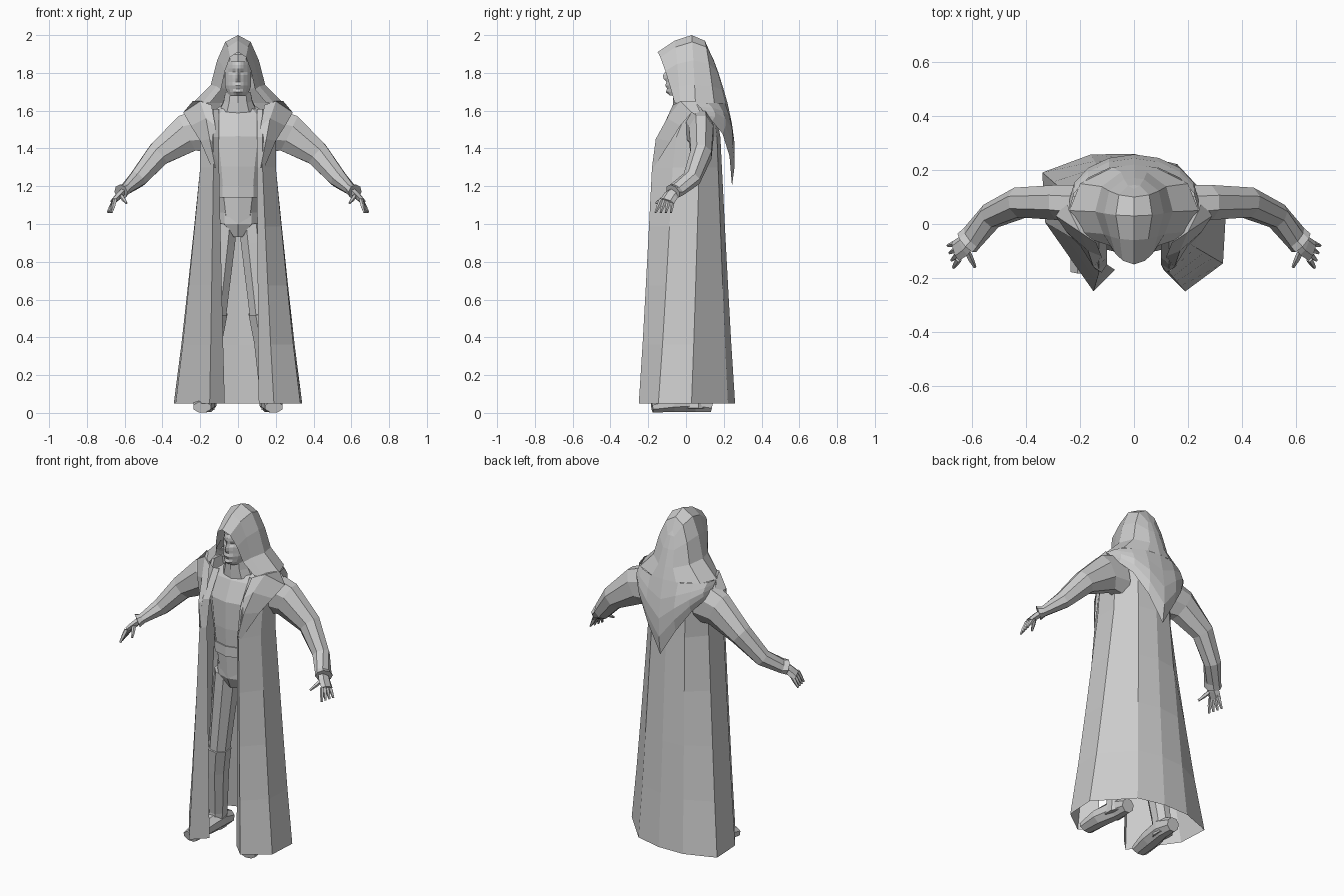
import bpy
import math
from mathutils import Vector

default_cube = bpy.data.objects.get("Cube")
if default_cube:
    bpy.data.objects.remove(default_cube, do_unlink=True)

# One plain grey for everything
grey = bpy.data.materials.new("plain grey")
grey.use_nodes = True
tone = (.6, .6, .6, 1)
grey.diffuse_color = tone
grey.node_tree.nodes["Principled BSDF"].inputs["Base Color"].default_value = tone


def sheet(name, rows, mirror=True, closed=False):
    """Join rows of points into a grid of flat faces; closed rows become a capped tube."""
    count = len(rows[0])
    verts = [tuple(point) for row in rows for point in row]
    faces = []
    for start in range(0, len(verts) - count, count):
        for column in range(count if closed else count - 1):
            following = (column + 1) % count
            faces.append((start + column, start + following,
                          start + count + following, start + count + column))
    if closed:
        faces.append(tuple(reversed(range(count))))
        faces.append(tuple(range(len(verts) - count, len(verts))))
    mesh = bpy.data.meshes.new(name)
    mesh.from_pydata(verts, [], faces)
    mesh.materials.append(grey)
    part = bpy.data.objects.new(name, mesh)
    bpy.context.collection.objects.link(part)
    if mirror:
        part.modifiers.new("Mirror", "MIRROR")
    return part


def tube(name, stations, sides=8, mirror=True, reference=Vector((0, 1, 0))):
    """Loft ellipses (x, y, z, radius across, radius deep) along a path."""
    centres = [Vector(station[:3]) for station in stations]
    last = len(centres) - 1
    rows = []
    for index, (centre, station) in enumerate(zip(centres, stations)):
        ahead = centres[min(index + 1, last)] - centres[max(index - 1, 0)]
        across = reference.cross(ahead).normalized()
        deep = ahead.cross(across).normalized() * station[-1]
        across *= station[-2]
        angles = [math.tau * (side + .5) / sides for side in range(sides)]
        rows.append([centre + across * math.cos(a) + deep * math.sin(a) for a in angles])
    return sheet(name, rows, mirror, closed=True)


def stack(name, layers, sides=10):
    """Upright loft from (height, y, half width, half depth) layers."""
    stations = [(0, y, height, width, depth) for height, y, width, depth in layers]
    return tube(name, stations, sides, mirror=False)


# Long robe, open at the front: waist outline flares to a wider, skewed hem
def outline(half, back):
    left = [Vector((x, y, 0)) for x, y in half]
    right = [Vector((-x, y, 0)) for x, y in half]
    return right + [Vector((0, back, 0))] + left[::-1]


waist = outline([(.1, -.15), (.13, -.18), (.2, -.07), (.2, .07), (.11, .17)], .19)
hem = outline([(.09, -.17), (.17, -.25), (.33, -.07), (.34, .11), (.16, .24)], .26)
for point in hem:
    if point.y < -.1:
        point.x += .02
    else:
        point.y -= .7 * point.x * abs(point.x)

robe_rows = []
for step in range(5):
    rise = step / 4
    height = Vector((0, 0, .05 + 1.25 * rise))
    robe_rows.append([low.lerp(high, rise ** .9) + height for low, high in zip(hem, waist)])
for height, squash in ((1.46, .9), (1.61, .55)):
    robe_rows.append([(p.x, p.y * squash + (1 - squash) / 9, height) for p in waist])
sheet("robe", robe_rows, mirror=False)

# Hood: arches from the face opening to the back seam, each wider at the bottom
arch_shape = list(zip((0, .28, .46, .6, 1), (0, .1, .37, .73, 1)))
arches = [(-.15, -.06, 1.91, .15), (-.06, -.03, 1.97, .19), (.03, .05, 2, .24),
          (.1, .15, 1.97, .2), (.13, .21, 1.9, .08), (.13, .22, 1.9, 0)]
hood_rows = []
for top_y, foot_y, top, width in arches:
    hood_rows.append([(width * spread, top_y + (foot_y - top_y) * fall ** .8,
                       top + (1.64 - top) * fall) for spread, fall in arch_shape])
sheet("hood", hood_rows)

# Pointed hood drape hanging over the shoulders to a tip on the back
drape_rows = []
for step in range(5):
    hang = step / 4
    row = []
    for column in range(5):
        angle = column * math.pi / 8
        x, y = .24 * math.cos(angle), .05 + .17 * math.sin(angle)
        length = .08 + .36 * (1 - math.cos(angle)) ** 1.2
        bulge = .04 * math.sin(hang * math.pi * .8)
        row.append((x, y + bulge, 1.64 - length * hang))
    drape_rows.append(row)
sheet("hood_drape", drape_rows)

# Folded collar running over the shoulder and down the chest
sheet("lapel", [
    [(.19, .0, 1.65), (.24, .05, 1.65), (.25, .09, 1.56)],
    [(.14, -.07, 1.63), (.2, -.03, 1.65), (.29, .03, 1.59)],
    [(.12, -.12, 1.52), (.17, -.1, 1.56), (.25, -.03, 1.52)],
    [(.12, -.14, 1.42), (.15, -.16, 1.45), (.2, -.08, 1.44)],
    [(.1, -.15, 1.3), (.12, -.18, 1.3), (.14, -.17, 1.3)],
])

# Tunic, belt, hips and collar
stack("tunic", [(1, 0, .1, .1), (1.15, 0, .13, .11), (1.3, 0, .15, .12),
                (1.45, .01, .18, .13), (1.56, .03, .18, .1), (1.62, .04, .1, .07)])
stack("belt", [(height, 0, .14, .12) for height in (1.14, 1.2)])
stack("hips", [(.93, 0, .03, .07), (1, 0, .12, .1), (1.06, 0, .12, .1)])
stack("collar", [(1.61, .02, .1, .09), (1.65, .01, .08, .08), (1.7, .01, .07, .08)])

# Head: rounded skull, and a face plate whose middle columns carry the features
stack("skull", [(1.62, .02, .06, .07), (1.7, 0, .06, .07), (1.75, 0, .07, .08),
                (1.82, .01, .08, .09), (1.89, .01, .07, .09), (1.94, .02, .04, .05)])
middle_relief = [-.02, .005, -.003, .008, .002, .02, .022, .012, .006, .008, .002]
face_rows = []
for level, relief in enumerate(middle_relief):
    row = []
    for x in (0, .012, .03, .05, .07):
        forward = .103 - 13 * x * x - level * level / 9000
        narrow_nose = .3 if level in range(5, 8) else 1
        forward += relief * max(0, 1 - x * 20) * (narrow_nose if x else 1)
        if level == 7 and x in (.012, .03):
            forward -= .01
        row.append((x * min(1, .7 + level / 9), -forward, 1.68 + .018 * level))
    face_rows.append(row)
sheet("face", face_rows)

# Sleeves, slightly flared at the cuff
tube("sleeve", [(.16, .07, 1.5, .13, .08), (.27, .08, 1.48, .11, .07), (.42, .08, 1.37, .07, .06),
                (.53, .03, 1.24, .05, .05), (.6, -.05, 1.18, .03, .05), (.62, -.07, 1.17, .04, .05)])

# Hands: flat palm, four spread fingers and a thumb
tube("palm", [(.6, -.05, 1.18, .02, .03), (.63, -.08, 1.15, .02, .04), (.66, -.1, 1.12, .015, .04)], 6)


def finger(name, root, tip):
    joints = zip((root, root.lerp(tip, .5), tip), (.012, .011, .006))
    tube(name, [(*joint, radius, radius) for joint, radius in joints], 5)


for index in range(4):
    root = Vector((.65, -.07 - index * .02, 1.13))
    reach = Vector((.04 - index * .007, -.01 - index * .007, -.07))
    finger("finger", root, root + reach)
finger("thumb", Vector((.62, -.1, 1.15)), Vector((.59, -.16, 1.11)))

# Legs, boots and feet
tube("leg", [(.07, 0, 1, .07, .08), (.08, 0, .9, .07, .08), (.12, -.01, .5, .06, .06)])
tube("boot", [(.12, -.01, .53, .07, .07), (.14, .01, .38, .06, .07),
              (.16, .04, .12, .05, .06), (.17, .04, .02, .05, .07)])
tube("foot", [(.16, .14, .04, .04, .04), (.16, .05, .06, .05, .06),
              (.18, -.07, .05, .06, .05), (.19, -.18, .03, .05, .03)],
     reference=Vector((0, 0, 1)))
